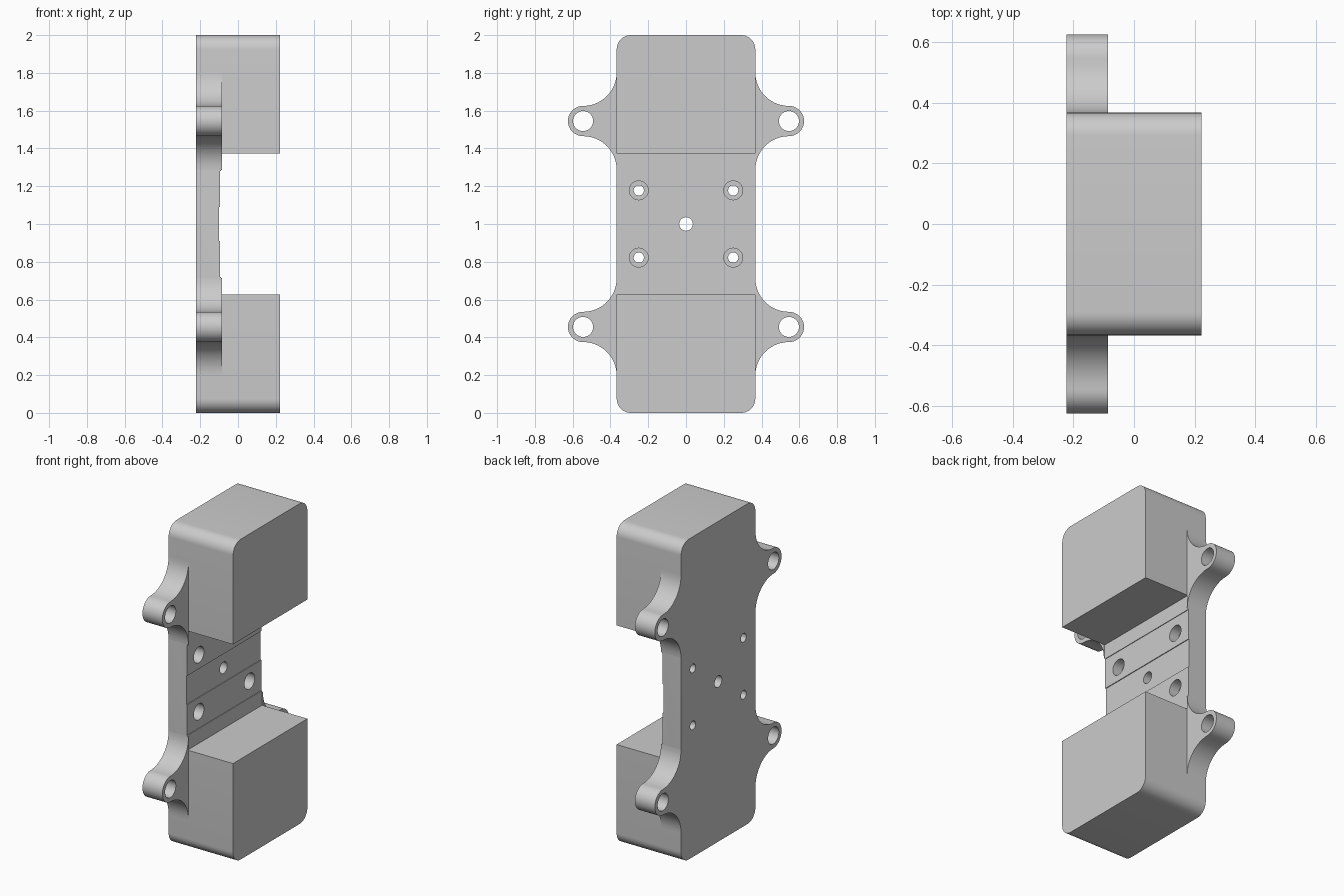
import bpy, bmesh, math
from mathutils import Vector

if "Cube" in bpy.data.objects:
    bpy.data.objects.remove(bpy.data.objects["Cube"], do_unlink=True)

grey = bpy.data.materials.new("light grey")
grey.use_nodes = True
grey.diffuse_color = (0.6, 0.6, 0.6, 1)
grey.node_tree.nodes["Principled BSDF"].inputs["Base Color"].default_value = (0.6, 0.6, 0.6, 1)

BACK, FRONT, EAR_FRONT = -0.2225, 0.2225, -0.085
HALF_W = 0.367
EAR_Y, EAR_R, EAR_HOLE = 0.545, 0.08, 0.053
EAR_Z = 0.545            # distance of each ear from mid height
FILLET = EAR_Y - HALF_W  # concave arc between ear and body


def new_object(name, bm):
    bmesh.ops.recalc_face_normals(bm, faces=bm.faces)
    mesh = bpy.data.meshes.new(name)
    bm.to_mesh(mesh)
    bm.free()
    obj = bpy.data.objects.new(name, mesh)
    bpy.context.collection.objects.link(obj)
    obj.data.materials.append(grey)
    return obj


def prism(points, offset):
    """Extrude a closed outline along an offset vector."""
    bm = bmesh.new()
    face = bm.faces.new([bm.verts.new(p) for p in points])
    ext = bmesh.ops.extrude_face_region(bm, geom=[face])
    bmesh.ops.translate(bm, vec=Vector(offset),
                        verts=[g for g in ext["geom"] if isinstance(g, bmesh.types.BMVert)])
    return bm


def circle(y, z, r, x, n=40):
    return [(x, y + r * math.cos(2 * math.pi * i / n), z + r * math.sin(2 * math.pi * i / n))
            for i in range(n)]


def drill(obj, y, z, r, x0, x1):
    """Cut a round hole along x from x0 to x1."""
    cutter = new_object("hole_cutter", prism(circle(y, z, r, x0), (x1 - x0, 0, 0)))
    cutter.hide_render = True
    mod = obj.modifiers.new("hole", "BOOLEAN")
    mod.operation, mod.solver, mod.object = "DIFFERENCE", "EXACT", cutter
    bpy.context.view_layer.objects.active = obj
    bpy.ops.object.modifier_apply(modifier=mod.name)
    bpy.data.objects.remove(cutter, do_unlink=True)


def smooth(obj):
    bpy.ops.object.select_all(action="DESELECT")
    obj.select_set(True)
    bpy.context.view_layer.objects.active = obj
    bpy.ops.object.shade_smooth_by_angle(angle=math.radians(30))


# Body: two deep end blocks joined by a thin web with shallow steps
lower = [(BACK, 0), (FRONT, 0), (FRONT, 0.628), (-0.091, 0.628), (-0.091, 0.72),
         (-0.095, 0.72), (-0.095, 0.91), (-0.100, 0.91)]
side = lower + [(x, 2 - z) for x, z in reversed(lower)]
bm = prism([(x, -HALF_W, z) for x, z in side], (0, 2 * HALF_W, 0))
corners = [e for e in bm.edges
           if abs(e.verts[0].co.x - e.verts[1].co.x) > 0.4
           and all(v.co.z < 1e-4 or v.co.z > 2 - 1e-4 for v in e.verts)]
bmesh.ops.bevel(bm, geom=corners, offset=0.075, segments=10, profile=0.5, affect="EDGES")
body = new_object("body", bm)

# Centre hole and four counterbored screw holes
drill(body, 0, 1.0, 0.036, -0.3, 0)
for y in (-0.25, 0.25):
    for z in (0.822, 1.178):
        drill(body, y, z, 0.027, -0.3, 0)
        drill(body, y, z, 0.05, -0.16, 0)
smooth(body)


# Mounting ears: round tip blending into the body through concave arcs
def arc(cy, cz, r, a0, a1, n):
    return [(cy + r * math.cos(math.radians(a0 + (a1 - a0) * i / n)),
             cz + r * math.sin(math.radians(a0 + (a1 - a0) * i / n))) for i in range(n + 1)]


reach = EAR_R + FILLET
outline = (arc(EAR_Y, -reach, FILLET, 180, 90, 14)
           + arc(EAR_Y, 0, EAR_R, -90, 90, 20)[1:-1]
           + arc(EAR_Y, reach, FILLET, 270, 180, 14))
for sy, side_name in ((1, "back"), (-1, "front")):
    for sz, level in ((1, "upper"), (-1, "lower")):
        z0 = 1 + sz * EAR_Z
        pts = [(BACK, sy * y, z0 + z) for y, z in outline]
        ear = new_object(f"{level}_{side_name}_ear", prism(pts, (EAR_FRONT - BACK, 0, 0)))
        drill(ear, sy * EAR_Y, z0, EAR_HOLE, -0.3, 0)
        smooth(ear)
